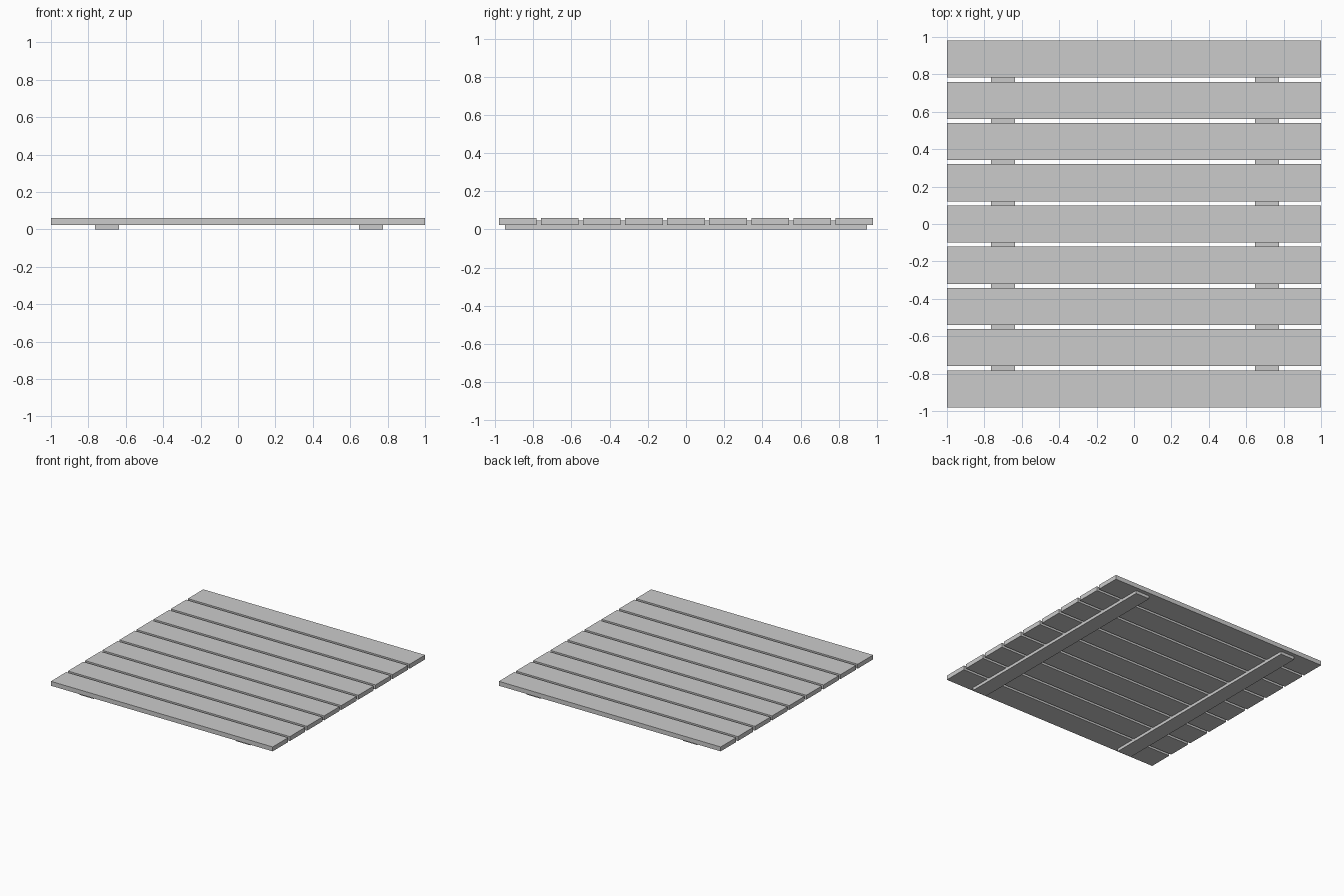
import bpy

if "Cube" in bpy.data.objects:
    bpy.data.objects.remove(bpy.data.objects["Cube"])


def box(name, x, y, z):
    """Add a box from (min, max) ranges on each axis."""
    ranges = (x, y, z)
    bpy.ops.mesh.primitive_cube_add(size=1, location=[(a + b) / 2 for a, b in ranges])
    ob = bpy.context.object
    ob.name = name
    ob.scale = [b - a for a, b in ranges]
    bpy.ops.object.transform_apply(location=False, rotation=False, scale=True)
    return ob


# Deck planks running along x, evenly spaced in y
COUNT, PITCH, WIDTH = 9, 0.2205, 0.198
for i in range(COUNT):
    y = (i - (COUNT - 1) / 2) * PITCH
    box(f"plank_{i + 1}", (-1, 1), (y - WIDTH / 2, y + WIDTH / 2), (0.024, 0.06))

# Two battens underneath, let into the planks
for name, x in (("left_batten", -0.701), ("right_batten", 0.711)):
    box(name, (x - 0.064, x + 0.064), (-0.948, 0.948), (0, 0.046))
